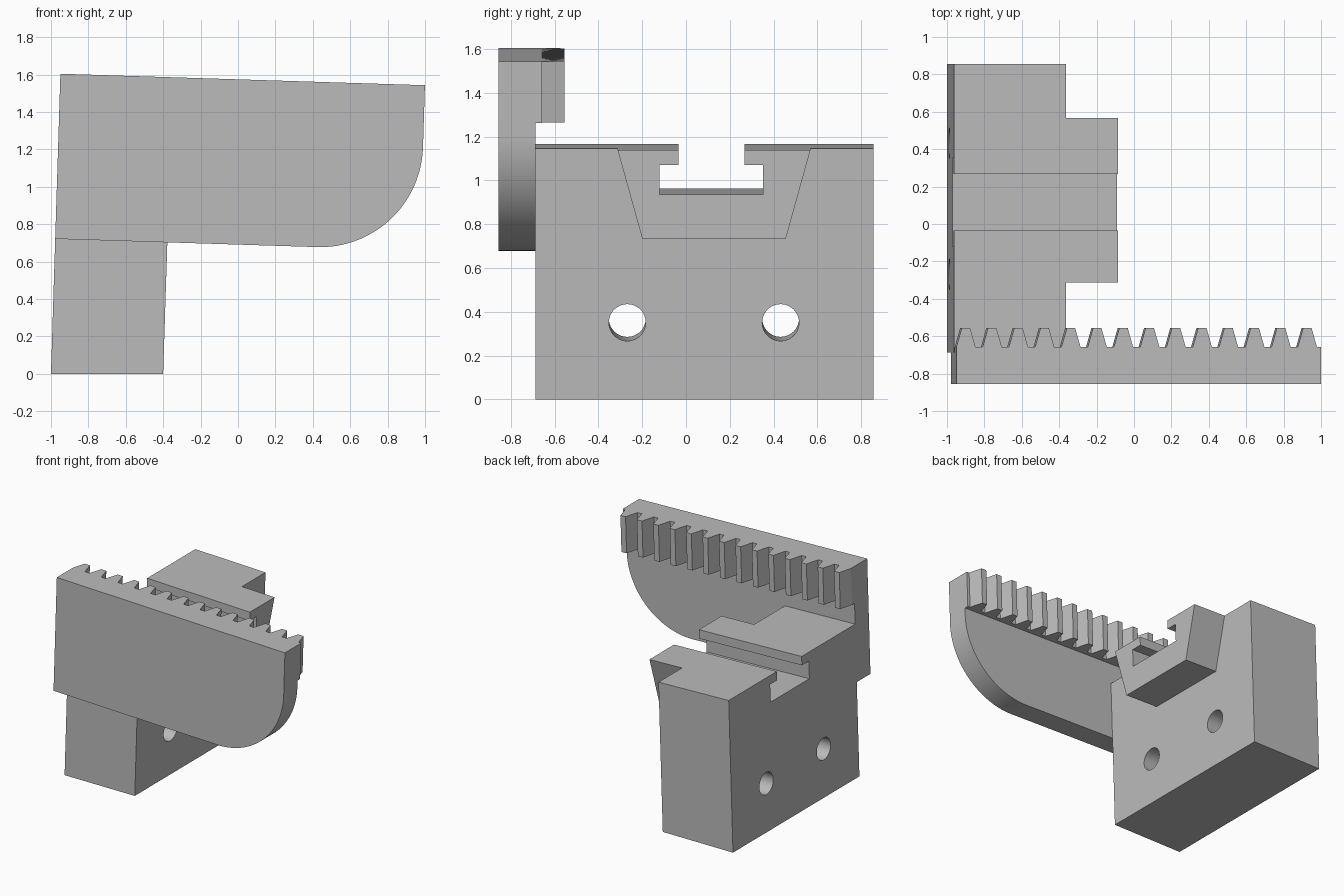
import bpy, bmesh, math
from mathutils import Matrix, Vector

cube = bpy.data.objects.get("Cube")
if cube:
    bpy.data.objects.remove(cube, do_unlink=True)

grey = bpy.data.materials.new("plain grey")
grey.use_nodes = True
COLOUR = (0.5, 0.5, 0.5, 1)
grey.diffuse_color = COLOUR
grey.node_tree.nodes["Principled BSDF"].inputs["Base Color"].default_value = COLOUR

# The whole bracket leans slightly around its lower left edge
LEAN = Matrix.Translation((-1, 0, 0)) @ Matrix.Rotation(math.radians(1.8), 4, 'Y')
FRONT, JOIN, BACK = -0.855, -0.688, 0.855
TOP, BLOCK_TOP, LENGTH, DEPTH = 1.605, 1.166, 1.95, 0.6


def prism(name, profile, axis, low, high):
    """Extrude a 2D profile along the given axis, then lean it."""
    def place(p, d):
        c = list(p)
        c.insert("xyz".index(axis), d)
        return Vector(c)
    bm = bmesh.new()
    face = bm.faces.new([bm.verts.new(place(p, low)) for p in profile])
    ext = bmesh.ops.extrude_face_region(bm, geom=[face])
    offset = place((0, 0), high - low)
    bmesh.ops.translate(bm, vec=offset,
                        verts=[g for g in ext["geom"] if isinstance(g, bmesh.types.BMVert)])
    bmesh.ops.recalc_face_normals(bm, faces=bm.faces)
    bm.transform(LEAN)
    mesh = bpy.data.meshes.new(name)
    bm.to_mesh(mesh)
    bm.free()
    mesh.materials.append(grey)
    obj = bpy.data.objects.new(name, mesh)
    bpy.context.collection.objects.link(obj)
    return obj


def activate(obj):
    bpy.ops.object.select_all(action='DESELECT')
    obj.select_set(True)
    bpy.context.view_layer.objects.active = obj


def circle(cy, cz, r, start, end, n):
    step = (end - start) / n
    return [(cy + r * math.cos(start + i * step), cz + r * math.sin(start + i * step))
            for i in range(n + 1)]


# T-slot outline shared by the block and the dovetail, from back to front
slot = [(0.268, BLOCK_TOP), (0.268, 1.098), (0.352, 1.098), (0.352, 0.963),
        (-0.12, 0.963), (-0.12, 1.098), (-0.035, 1.098), (-0.035, BLOCK_TOP)]

# Main block with its flat foot
block = prism("main_block", [(JOIN, 0), (BACK, 0), (BACK, BLOCK_TOP)] + slot
              + [(JOIN, BLOCK_TOP)], "x", 0, DEPTH)
for v in block.data.vertices:
    if v.co.z < 0.05:
        v.co.z = 0

# Two bolt holes through the block
for y in (-0.268, 0.432):
    cutter = prism("hole_cutter", circle(y, 0.37, 0.084, 0, math.tau, 48)[:-1],
                   "x", -0.1, DEPTH + 0.1)
    cutter.hide_render = True
    activate(block)
    mod = block.modifiers.new("hole", 'BOOLEAN')
    mod.operation, mod.solver, mod.object = 'DIFFERENCE', 'EXACT', cutter
    bpy.ops.object.modifier_apply(modifier=mod.name)
    bpy.data.objects.remove(cutter, do_unlink=True)

# Dovetail that carries the slot past the block
prism("dovetail", [(-0.2, 0.763), (0.456, 0.763), (0.568, BLOCK_TOP)] + slot
      + [(-0.312, BLOCK_TOP)], "x", DEPTH, 0.878)

# Front plate with one large rounded lower corner
R, LOW = 0.55, 0.722
plate = prism("front_plate", [(0, TOP), (0, LOW)]
              + circle(LENGTH - R, LOW + R, R, -math.pi / 2, 0, 32)
              + [(LENGTH, TOP)], "y", FRONT, JOIN)

# Toothed rack along the top of the plate
ROOT, TIP, PITCH = -0.657, -0.555, 0.1405
teeth = []
for i in range(14):
    c = 0.051 + i * PITCH
    teeth += [(c - 0.051, ROOT), (c - 0.022, TIP), (c + 0.022, TIP), (c + 0.051, ROOT)]
prism("rack", [(0, JOIN)] + teeth + [(LENGTH, ROOT), (LENGTH, JOIN)], "z", 1.325, TOP)

# Smooth the curved walls only
for obj in (block, plate):
    activate(obj)
    bpy.ops.object.shade_smooth_by_angle(angle=math.radians(30))
